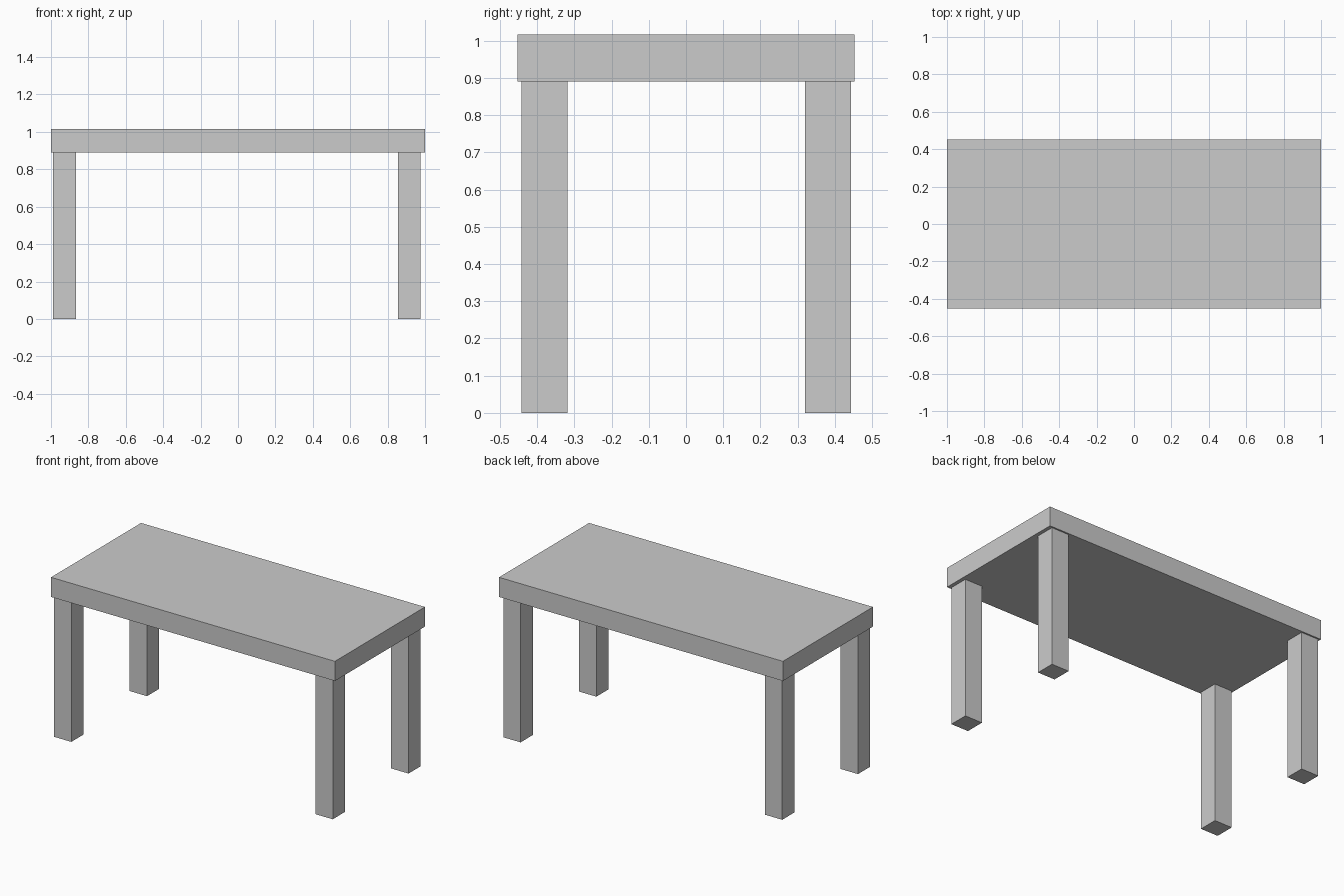
import bpy

if "Cube" in bpy.data.objects:
    bpy.data.objects.remove(bpy.data.objects["Cube"])


def box(name, x, y, z):
    """Axis-aligned box from (min, max) pairs."""
    bpy.ops.mesh.primitive_cube_add(
        size=1, location=[(a + b) / 2 for a, b in (x, y, z)])
    obj = bpy.context.object
    obj.name = name
    obj.scale = [b - a for a, b in (x, y, z)]
    bpy.ops.object.transform_apply(location=False, rotation=False, scale=True)
    return obj


UNDERSIDE = 0.891

# Thick rectangular slab
box("table_top", (-1, 1), (-0.453, 0.453), (UNDERSIDE, 1.016))

# Four square legs, the right pair set in slightly further
for side, x in (("left", (-0.988, -0.865)), ("right", (0.855, 0.977))):
    for end, y in (("front", (-0.442, -0.319)), ("back", (0.320, 0.443))):
        box(f"{end}_{side}_leg", x, y, (0, UNDERSIDE))
